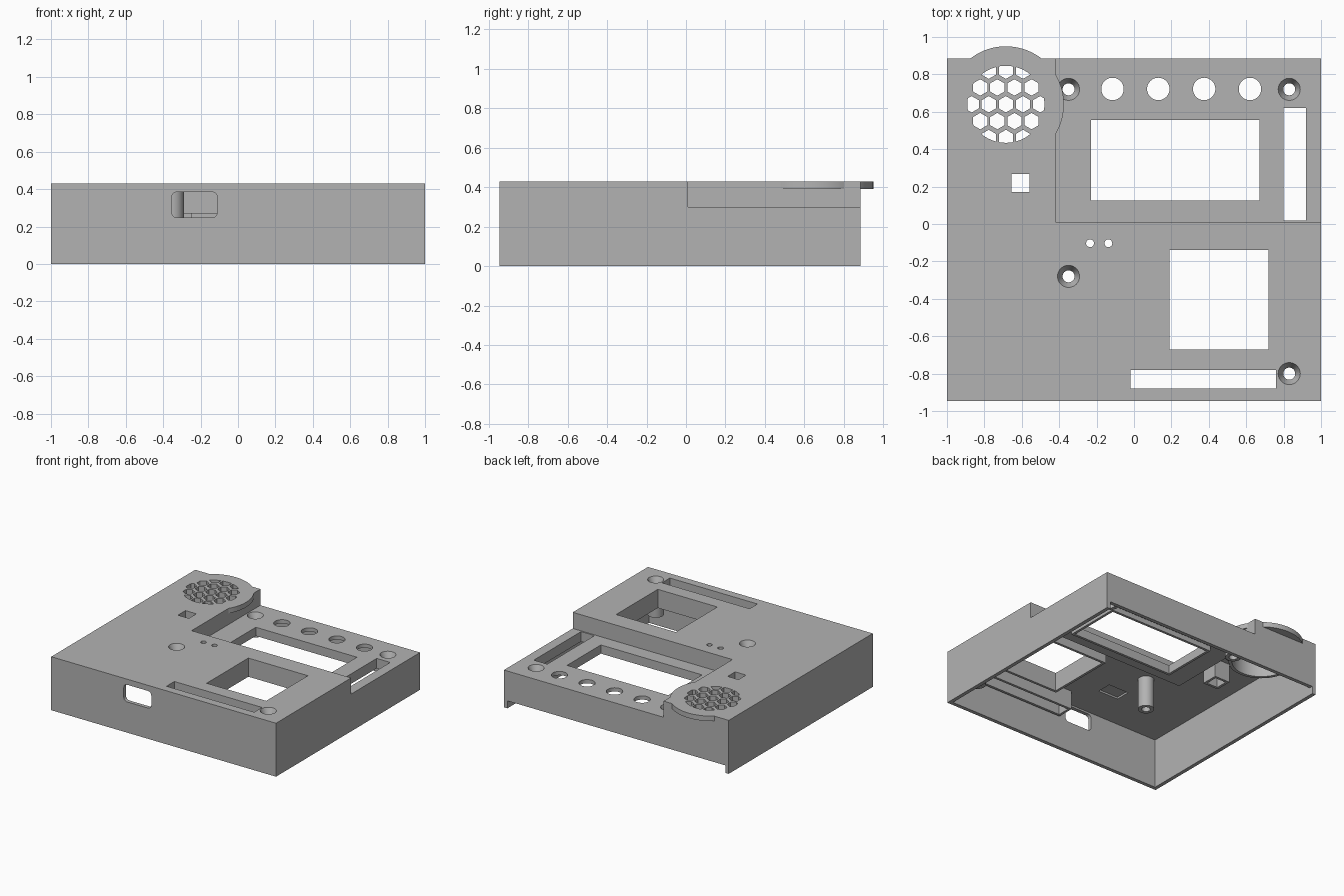
import bpy
import bmesh
import math
from mathutils import Matrix, Vector

old = bpy.data.objects.get("Cube")
if old:
    bpy.data.objects.remove(old, do_unlink=True)

grey = bpy.data.materials.new("plain grey")
grey.use_nodes = True
colour = (0.45, 0.45, 0.45, 1)
grey.diffuse_color = colour
grey.node_tree.nodes["Principled BSDF"].inputs["Base Color"].default_value = colour

TOP, LOW = 0.43, 0.30          # upper deck and lower deck heights
SKIN = 0.03                    # shell thickness
FRONT, BACK = -0.945, 0.885
STEP_X, STEP_Y = -0.42, 0.01


def to_object(bm, name):
    mesh = bpy.data.meshes.new(name)
    bmesh.ops.recalc_face_normals(bm, faces=bm.faces)
    bm.to_mesh(mesh)
    bm.free()
    mesh.materials.append(grey)
    obj = bpy.data.objects.new(name, mesh)
    bpy.context.collection.objects.link(obj)
    return obj


def box(name, x, y, z, round_y=0):
    bm = bmesh.new()
    bmesh.ops.create_cube(bm, size=1)
    for v in bm.verts:
        for i, (lo, hi) in enumerate((x, y, z)):
            v.co[i] = hi if v.co[i] > 0 else lo
    if round_y:
        edges = [e for e in bm.edges
                 if abs(e.verts[0].co.y - e.verts[1].co.y) > 1e-4]
        bmesh.ops.bevel(bm, geom=edges, offset=round_y, segments=6,
                        profile=0.5, affect='EDGES')
    return to_object(bm, name)


def cylinder(name, x, y, z, r_low, r_high=None, sides=40):
    bm = bmesh.new()
    bmesh.ops.create_cone(
        bm, cap_ends=True, segments=sides, radius1=r_low,
        radius2=r_low if r_high is None else r_high, depth=z[1] - z[0],
        matrix=Matrix.Translation((x, y, sum(z) / 2)))
    return to_object(bm, name)


def combine(target, tool, operation):
    mod = target.modifiers.new("combine", 'BOOLEAN')
    mod.operation = operation
    mod.solver = 'EXACT'
    mod.object = tool
    bpy.context.view_layer.objects.active = target
    bpy.ops.object.modifier_apply(modifier=mod.name)
    bpy.data.objects.remove(tool, do_unlink=True)


def cut(tool):
    combine(case, tool, 'DIFFERENCE')


def add(tool):
    combine(case, tool, 'UNION')


# Stepped block, hollowed from below
case = box("instrument_case", (-1, 1), (FRONT, BACK), (0, TOP))
cut(box("step", (STEP_X, 2), (STEP_Y, 2), (LOW, 1)))
inner = (-1 + SKIN, 1 - SKIN)
cut(box("low_cavity", inner, (FRONT + SKIN, BACK - SKIN), (-1, LOW - SKIN)))
cut(box("front_cavity", inner, (FRONT + SKIN, STEP_Y - SKIN), (0.1, TOP - SKIN)))
cut(box("side_cavity", (inner[0], STEP_X - SKIN), (-0.2, BACK - SKIN),
        (0.1, TOP - SKIN)))

# Slot along the bottom of the back wall and the rounded front port
cut(box("back_slot", inner, (BACK - 0.1, 1), (-1, 0.06)))
cut(box("front_port", (-0.355, -0.11), (-1.1, -0.85), (0.247, 0.385), 0.03))

# Speaker disc with a tube underneath
SX, SY = -0.685, 0.64
add(cylinder("speaker_disc", SX, SY, (0.39, TOP), 0.31, sides=80))
add(cylinder("speaker_tube", SX, SY, (0.27, 0.41), 0.24, sides=64))
cut(cylinder("speaker_bore", SX, SY, (0.2, 0.39), 0.215, sides=64))

# Openings: x range, y range, deck height, bottom of the rim
openings = [
    ((-0.23, 0.67), (0.125, 0.555), LOW, 0.23),
    ((0.80, 0.92), (0.02, 0.62), LOW, 0.22),
    ((0.19, 0.72), (-0.67, -0.14), TOP, 0.28),
    ((-0.02, 0.76), (-0.88, -0.78), TOP, 0.25),
    ((-0.655, -0.558), (0.172, 0.268), TOP, 0.25),
]
RIM = 0.02
for x, y, deck, bottom in openings:
    add(box("rim", (x[0] - RIM, x[1] + RIM), (y[0] - RIM, y[1] + RIM),
            (bottom, deck - 0.015)))

# Screw posts, each with a bore and countersink
posts = [(-0.35, 0.72, LOW), (0.83, 0.72, LOW),
         (-0.35, -0.28, TOP), (0.83, -0.80, TOP)]
for x, y, deck in posts:
    add(cylinder("post", x, y, (0.15, deck - 0.015), 0.06))

for x, y, deck, bottom in openings:
    cut(box("opening", x, y, (bottom - 0.05, deck + 0.05)))
for x, y, deck in posts:
    cut(cylinder("bore", x, y, (0.1, deck + 0.02), 0.032))
    cut(cylinder("countersink", x, y, (deck - 0.06, deck + 0.002), 0.03, 0.06))

# Round button holes and two indicator holes
for i in range(4):
    cut(cylinder("button_hole", -0.115 + 0.245 * i, 0.722, (0.2, 0.36), 0.06))
for x in (-0.235, -0.137):
    cut(cylinder("indicator_hole", x, -0.103, (0.35, 0.5), 0.021, sides=24))

# Shallow pocket under the upper deck
cut(box("pocket", (-0.37, -0.19), (-0.63, -0.51), (0.38, 0.415)))

# Hexagonal grille, trimmed to a circle
PITCH = 0.0915
bm = bmesh.new()
for row in range(-2, 3):
    count = 5 if row % 2 == 0 else 4
    if abs(row) == 2:
        count = 3
    for i in range(count):
        place = Vector((SX + (i - (count - 1) / 2) * PITCH,
                        SY + row * 0.09, 0.41))
        turn = Matrix.Rotation(math.pi / 6, 4, 'Z')
        points = bmesh.ops.create_cone(
            bm, cap_ends=True, segments=6, radius1=0.044, radius2=0.044,
            depth=0.1, matrix=Matrix.Translation(place) @ turn)["verts"]
        # Keep a point of each hexagon towards the back
        spread = max(v.co.y for v in points) - place.y
        if spread < 0.043:
            bmesh.ops.rotate(bm, verts=points, cent=place,
                             matrix=Matrix.Rotation(math.pi / 6, 3, 'Z'))
grille = to_object(bm, "grille")
combine(grille, cylinder("trim", SX, SY, (0.37, 0.45), 0.206, sides=64),
        'INTERSECT')
cut(grille)

# Smooth the curved walls and keep the flat ones crisp
bpy.ops.object.select_all(action='DESELECT')
case.select_set(True)
bpy.context.view_layer.objects.active = case
bpy.ops.object.shade_smooth_by_angle(angle=math.radians(25))
